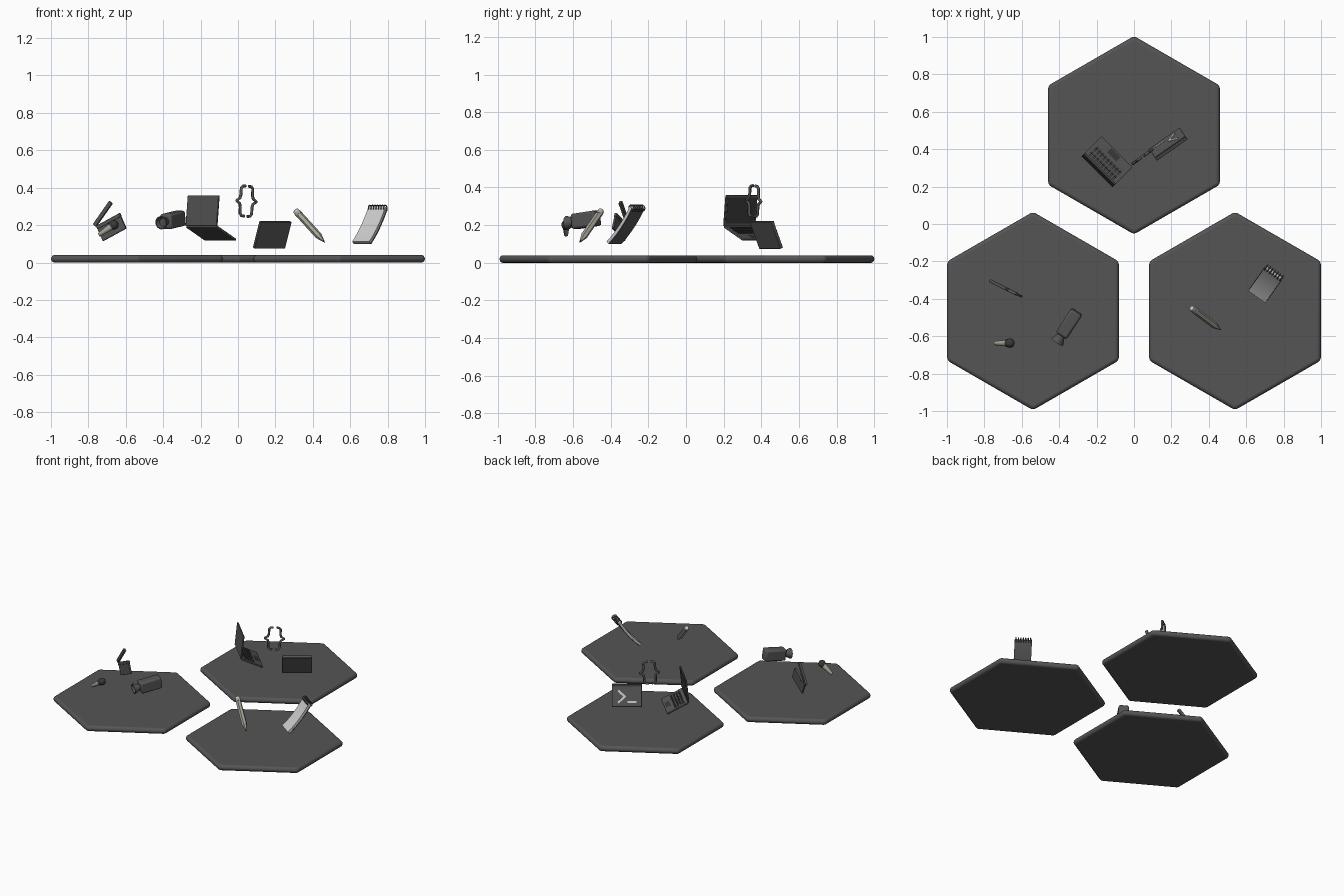
import bpy, bmesh, math
from mathutils import Matrix, Vector

if "Cube" in bpy.data.objects:
    bpy.data.objects.remove(bpy.data.objects["Cube"])


def mat(name, r, g, b):
    m = bpy.data.materials.new(name)
    m.diffuse_color = (r, g, b, 1)
    m.use_nodes = True
    m.node_tree.nodes["Principled BSDF"].inputs["Base Color"].default_value = m.diffuse_color
    return m


DARK = mat("dark_grey", 0.09, 0.09, 0.09)
BLACK = mat("charcoal", 0.04, 0.04, 0.04)
LIGHT = mat("light_grey", 0.6, 0.6, 0.6)
CREAM = mat("warm_grey", 0.38, 0.36, 0.31)


def frame(origin, x, z):
    """Local frame: x across, z up the panel, front facing local -y."""
    X = Vector(x).normalized()
    Z = Vector(z)
    Z = (Z - X * Z.dot(X)).normalized()
    m = Matrix((X, Z.cross(X), Z)).transposed().to_4x4()
    m.translation = Vector(origin)
    return m


def finish(name, bm, fr, m, bevel=0, segs=2):
    bmesh.ops.recalc_face_normals(bm, faces=bm.faces)
    me = bpy.data.meshes.new(name)
    bm.to_mesh(me)
    bm.free()
    ob = bpy.data.objects.new(name, me)
    bpy.context.collection.objects.link(ob)
    ob.matrix_world = fr
    me.materials.append(m)
    if bevel:
        b = ob.modifiers.new("bevel", "BEVEL")
        b.width, b.segments = bevel, segs
    bpy.ops.object.select_all(action="DESELECT")
    ob.select_set(True)
    bpy.context.view_layer.objects.active = ob
    bpy.ops.object.shade_smooth_by_angle(angle=math.radians(35))
    return ob


def add_box(bm, c, s):
    bmesh.ops.create_cube(bm, size=1, matrix=Matrix.Translation(c) @ Matrix.Diagonal((*s, 1)))


def box(name, fr, c, s, m, bevel=0):
    bm = bmesh.new()
    add_box(bm, c, s)
    return finish(name, bm, fr, m, bevel)


def lathe(name, fr, profile, n, m):
    """Spin (radius, z) points around local z."""
    bm = bmesh.new()
    rings = [[bm.verts.new((r * math.cos(2 * math.pi * i / n), r * math.sin(2 * math.pi * i / n), z))
              for i in range(n)] for r, z in profile]
    for a, b in zip(rings, rings[1:]):
        for i in range(n):
            bm.faces.new((a[i], a[(i + 1) % n], b[(i + 1) % n], b[i]))
    bm.faces.new(rings[0])
    bm.faces.new(rings[-1])
    return finish(name, bm, fr, m)


def tubes(name, fr, paths, radius, m, closed=False):
    cu = bpy.data.curves.new(name, "CURVE")
    cu.dimensions = "3D"
    cu.bevel_depth, cu.bevel_resolution, cu.use_fill_caps = radius, 2, True
    for path in paths:
        sp = cu.splines.new("POLY")
        sp.points.add(len(path) - 1)
        for p, co in zip(sp.points, path):
            p.co = (*co, 1)
        sp.use_cyclic_u = closed
    cu.materials.append(m)
    ob = bpy.data.objects.new(name, cu)
    bpy.context.collection.objects.link(ob)
    ob.matrix_world = fr
    bpy.ops.object.select_all(action="DESELECT")
    ob.select_set(True)
    bpy.context.view_layer.objects.active = ob
    bpy.ops.object.convert(target="MESH")


# three hexagonal platforms with rounded rims
for name, x, y in (("back_platform", 0, 0.475), ("left_platform", -0.54, -0.465), ("right_platform", 0.54, -0.465)):
    bm = bmesh.new()
    bmesh.ops.create_cone(bm, cap_ends=True, segments=6, radius1=0.53, radius2=0.53, depth=0.04)
    xs = max(v.co.x for v in bm.verts)
    if xs > 0.5:
        bmesh.ops.rotate(bm, verts=bm.verts, matrix=Matrix.Rotation(math.pi / 6, 3, "Z"))
    finish(name, bm, Matrix.Translation((x, y, 0.02)), DARK, 0.0185, 4)

# laptop: pitched base, keys and upright screen
hinge, across = (-0.193, 0.285, 0.195), (-1, 1, 0)
base = frame(hinge, across, (-0.1, -0.1, 0.07))
lid = frame(hinge, across, (0.012, 0.012, 0.165))
box("laptop_base", base, (0, 0.003, -0.08), (0.235, 0.012, 0.16), DARK, 0.003)
bm = bmesh.new()
for r in range(4):
    for c in range(9):
        add_box(bm, ((c - 4) * 0.022, -0.004, -0.03 - r * 0.02), (0.016, 0.004, 0.013))
add_box(bm, (0, -0.003, -0.132), (0.07, 0.002, 0.035))
finish("laptop_keys", bm, base, BLACK)
box("laptop_lid", lid, (0, 0.003, 0.082), (0.235, 0.01, 0.165), DARK, 0.003)
box("laptop_display", lid, (0, -0.0025, 0.084), (0.215, 0.002, 0.14), BLACK)

# pair of curly braces
half = [(-0.006, 0.081), (-0.024, 0.079), (-0.034, 0.068), (-0.035, 0.03), (-0.04, 0.014), (-0.06, 0.002)]
left = half + [(x, -z) for x, z in reversed(half)]
for name, s in (("left_brace", 1), ("right_brace", -1)):
    off = -0.004 * s
    tubes(name, frame((0.045, 0.36, 0.328), (0.11, 0.08, -0.008), (0, 0, 1)),
          [[(s * x + off, 0, z) for x, z in left]], 0.008, DARK)

# terminal window with prompt marks
term = frame((0.183, 0.427, 0.148), (-0.165, -0.115, 0), (0.035, -0.05, 0.14))
box("terminal_panel", term, (0, 0, 0), (0.2, 0.018, 0.155), DARK, 0.003)
box("terminal_title_bar", term, (0, -0.009, 0.067), (0.194, 0.004, 0.016), BLACK)
bm = bmesh.new()
for s in (1, -1):
    add_box(bm, (0, 0, 0), (0.065, 0.006, 0.014))
    new = bm.verts[-8:] if isinstance(bm.verts, list) else list(bm.verts)[-8:]
    bmesh.ops.transform(bm, verts=new,
                        matrix=Matrix.Translation((-0.035, -0.01, s * 0.019 - 0.008)) @ Matrix.Rotation(s * math.radians(42), 4, "Y"))
add_box(bm, (0.035, -0.01, -0.045), (0.06, 0.006, 0.013))
finish("terminal_prompt", bm, term, LIGHT)

# clapperboard: rolled slate and raised arm, both from one pivot
pivot = (-0.757, -0.31, 0.195)


def clap(deg):
    a = math.radians(deg)
    h = Vector((0.894, -0.447, 0))
    return frame(pivot, h * math.cos(a) + Vector((0, 0, math.sin(a))),
                 -h * math.sin(a) + Vector((0, 0, math.cos(a))))


box("clapper_slate", clap(26), (0.078, 0, -0.045), (0.155, 0.012, 0.09), DARK, 0.002)
box("clapper_hinge_strip", clap(26), (0.078, 0, -0.009), (0.157, 0.016, 0.02), DARK, 0.002)
box("clapper_arm", clap(52), (0.075, 0, 0.01), (0.157, 0.016, 0.022), DARK, 0.002)

# microphone: tapered handle, collar and round head
mic = frame((-0.745, -0.637, 0.147), (0, 1, 0), (0.082, 0.017, 0.055))
lathe("microphone_handle", mic, [(0.009, 0), (0.011, 0.003), (0.018, 0.082)], 20, CREAM)
lathe("microphone_collar", mic, [(0.021, 0.078), (0.021, 0.086)], 20, BLACK)
bm = bmesh.new()
bmesh.ops.create_uvsphere(bm, u_segments=20, v_segments=12, radius=0.025, matrix=Matrix.Translation((0, 0, 0.098)))
finish("microphone_head", bm, mic, BLACK)

# video camera: rounded body and flared lens hood
fwd = Vector((-0.54, -0.84, -0.13)).normalized()
cam = frame((-0.347, -0.532, 0.228), fwd, (0, 0, 1))
box("camera_body", cam, (0, 0, 0), (0.152, 0.07, 0.082), DARK, 0.012)
lens = frame(Vector((-0.347, -0.532, 0.228)) + fwd * 0.07, (0.84, -0.54, 0), fwd)
lathe("camera_lens_hood", lens, [(0.02, 0), (0.022, 0.012), (0.036, 0.045), (0.036, 0.05), (0.03, 0.05), (0.022, 0.03)], 16, DARK)

# pencil: hexagonal shaft, eraser, sharpened wood and lead
pen = frame((0.308, -0.449, 0.278), (0.6, 0.8, 0), (0.152, -0.122, -0.171))
R = 0.0185
lathe("pencil_eraser", pen, [(0.013, 0), (0.0165, 0.004), (0.0165, 0.018)], 16, LIGHT)
lathe("pencil_ferrule", pen, [(R, 0.016), (R, 0.034)], 16, CREAM)
lathe("pencil_shaft", pen, [(R, 0.034), (R, 0.205)], 6, CREAM)
lathe("pencil_wood", pen, [(R, 0.205), (0.006, 0.245)], 6, CREAM)
lathe("pencil_lead", pen, [(0.006, 0.245), (0.001, 0.26)], 6, BLACK)

# spiral notepad: curved pages, backing card and wire rings
pad = frame((0.707, -0.318, 0.203), (0.095, -0.067, 0), (0.095, 0.13, 0.2))


def sheet(name, front, back, w, m):
    bm = bmesh.new()
    n = 10
    zs = [-0.126 + 0.24 * i / n for i in range(n + 1)]
    sag = [0.01 * (1 - ((z + 0.006) / 0.12) ** 2) for z in zs]
    prof = [(s + front, z) for s, z in zip(sag, zs)] + [(s + back, z) for s, z in zip(sag[::-1], zs[::-1])]
    face = bm.faces.new([bm.verts.new((-w / 2, y, z)) for y, z in prof])
    ext = bmesh.ops.extrude_face_region(bm, geom=[face])
    bmesh.ops.translate(bm, vec=(w, 0, 0), verts=[v for v in ext["geom"] if isinstance(v, bmesh.types.BMVert)])
    finish(name, bm, pad, m)


sheet("notepad_pages", -0.012, 0.004, 0.112, LIGHT)
sheet("notepad_backing", 0.004, 0.009, 0.116, DARK)
rings = []
for i in range(7):
    x = (i - 3) * 0.0165
    rings.append([(x, 0.018 * math.cos(a), 0.112 + 0.015 * math.sin(a))
                  for a in (2 * math.pi * k / 16 for k in range(16))])
tubes("notepad_rings", pad, rings, 0.003, DARK, True)
